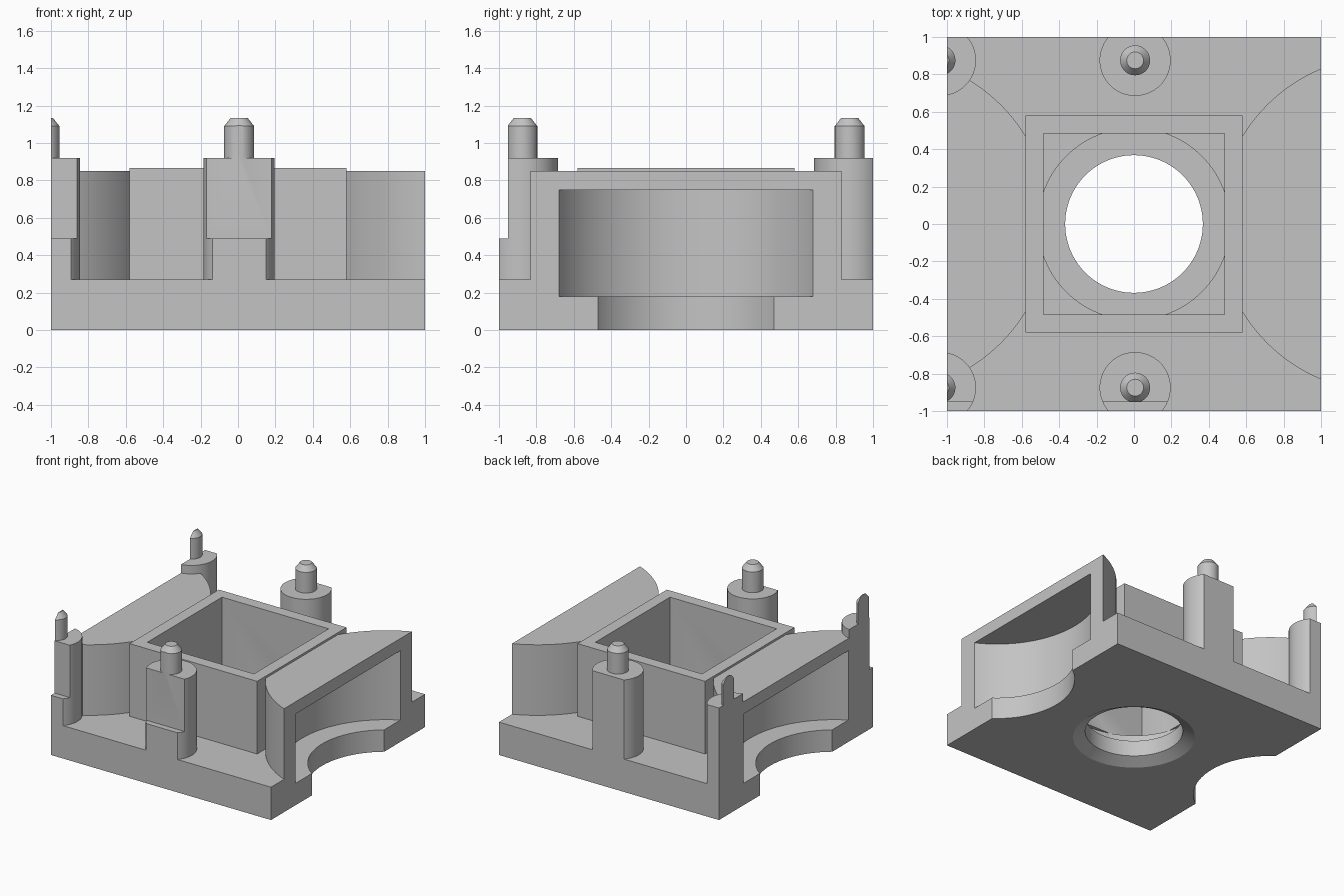
import bpy
import math

if "Cube" in bpy.data.objects:
    bpy.data.objects.remove(bpy.data.objects["Cube"], do_unlink=True)

# Main proportions
WING_X, WING_R = 1.347, 0.90
POST_X, POST_Y, POST_R = (0.006, -1.035), 0.875, 0.19
PIN_R, PIN_TIP_R = 0.08, 0.045


def block(x, y, z):
    """Box between (low, high) pairs on each axis."""
    bpy.ops.mesh.primitive_cube_add(size=1, location=[sum(p) / 2 for p in (x, y, z)])
    ob = bpy.context.object
    ob.scale = [p[1] - p[0] for p in (x, y, z)]
    bpy.ops.object.transform_apply(location=True, scale=True, rotation=False)
    return ob


def square(half, z0, z1):
    return block((-half, half), (-half, half), (z0, z1))


def round_bar(x, y, r, z0, z1, top=None, sides=96):
    """Vertical cylinder, or a cone frustum when top is given."""
    bpy.ops.mesh.primitive_cone_add(vertices=sides, radius1=r, depth=z1 - z0,
                                    radius2=r if top is None else top,
                                    location=(x, y, (z0 + z1) / 2))
    bpy.ops.object.transform_apply(location=True, scale=False, rotation=False)
    return bpy.context.object


def combine(body, tool, operation):
    """Apply a boolean and discard the tool."""
    tool.hide_render = True
    mod = body.modifiers.new(operation.title(), "BOOLEAN")
    mod.operation, mod.solver, mod.object = operation, "EXACT", tool
    bpy.context.view_layer.objects.active = body
    bpy.ops.object.modifier_apply(modifier=mod.name)
    bpy.data.objects.remove(tool, do_unlink=True)


# Base plate, oversized until the outline is trimmed
body = square(1.1, -0.1, 0.27)
body.name = "mounting_block"

# Central square housing
combine(body, square(0.58, 0.1, 0.867), "UNION")

# Round side wings
for side in (-1, 1):
    combine(body, round_bar(side * WING_X, 0, WING_R, 0.12, 0.85, sides=128), "UNION")

# Posts with chamfered locating pins
for x in POST_X:
    for y in (-POST_Y, POST_Y):
        combine(body, round_bar(x, y, POST_R, 0.14, 0.92, sides=64), "UNION")
        pin = round_bar(x, y, PIN_R, 0.80, 1.09, sides=48)
        tip = round_bar(x, y, PIN_R, 1.09, 1.135, top=PIN_TIP_R, sides=48)
        combine(pin, tip, "UNION")
        combine(body, pin, "UNION")

# Trim to the square outline
combine(body, square(1, 0, 2), "INTERSECT")

# Side pockets and the notches under them
for side in (-1, 1):
    combine(body, round_bar(side * WING_X, 0, 0.763, 0.18, 0.75, sides=128), "DIFFERENCE")
    combine(body, round_bar(side * WING_X, 0, 0.584, -0.1, 0.3, sides=128), "DIFFERENCE")

# Housing cavity, counterbore, through hole and bottom chamfer
combine(body, square(0.485, 0.31, 1.2), "DIFFERENCE")
combine(body, round_bar(0, 0, 0.512, 0.18, 0.31), "DIFFERENCE")
combine(body, round_bar(0, 0, 0.368, -0.1, 0.25), "DIFFERENCE")
combine(body, round_bar(0, 0, 0.64, -0.1, 0.05, top=0.368), "DIFFERENCE")

# Flats on the front posts
combine(body, block((-2, 2), (-1.2, -0.952), (0.49, 1.5)), "DIFFERENCE")

# Plain grey finish
grey = bpy.data.materials.new("light_grey")
grey.use_nodes = True
colour = (0.55, 0.55, 0.55, 1)
grey.diffuse_color = colour
grey.node_tree.nodes["Principled BSDF"].inputs["Base Color"].default_value = colour
body.data.materials.clear()
body.data.materials.append(grey)

bpy.ops.object.select_all(action="DESELECT")
body.select_set(True)
bpy.context.view_layer.objects.active = body
bpy.ops.object.shade_smooth_by_angle(angle=math.radians(25))
